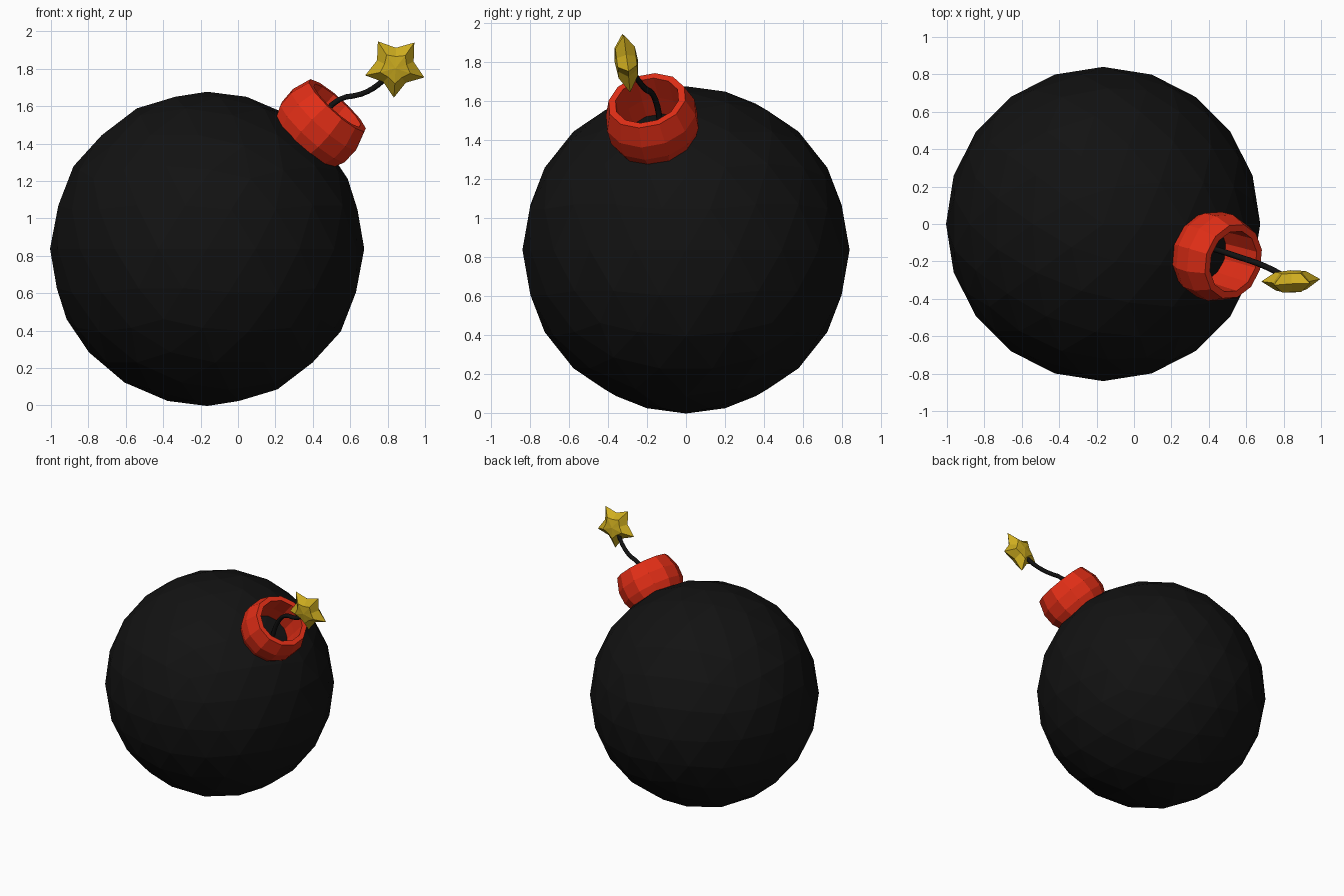
import bpy, bmesh
from math import sin, cos, pi, radians
from mathutils import Vector, Matrix

if "Cube" in bpy.data.objects:
    bpy.data.objects.remove(bpy.data.objects["Cube"])

CENTRE = Vector((-0.165, 0, 0.837))
AXIS = Vector((0.66, -0.19, 0.727)).normalized()


def material(name, rgb):
    m = bpy.data.materials.new(name)
    m.diffuse_color = (*rgb, 1)
    m.use_nodes = True
    m.node_tree.nodes["Principled BSDF"].inputs["Base Color"].default_value = m.diffuse_color
    return m


BLACK = material("black", (0.006, 0.006, 0.006))
RED = material("red", (0.75, 0.027, 0.008))
GOLD = material("gold", (0.62, 0.42, 0.014))


def add_object(name, bm, mat):
    bmesh.ops.recalc_face_normals(bm, faces=bm.faces[:])
    me = bpy.data.meshes.new(name)
    bm.to_mesh(me)
    bm.free()
    me.materials.append(mat)
    ob = bpy.data.objects.new(name, me)
    bpy.context.collection.objects.link(ob)
    return ob


def bridge(bm, a, b):
    n = len(a)
    for i in range(n):
        j = (i + 1) % n
        bm.faces.new((a[i], a[j], b[j], b[i]))


# Round body: faceted ball
bm = bmesh.new()
bmesh.ops.create_icosphere(bm, subdivisions=3, radius=0.84)
body = add_object("ball_body", bm, BLACK)
body.location = CENTRE

# Collar: open bulging ring, (radius, distance along axis) profile
profile = [(0.195, 0.76), (0.237, 0.86), (0.24, 0.95), (0.205, 1.055),
           (0.168, 1.055), (0.165, 0.92), (0.155, 0.76)]
SIDES = 12
bm = bmesh.new()
rings = [[bm.verts.new((r * cos(2 * pi * i / SIDES), r * sin(2 * pi * i / SIDES), d))
          for i in range(SIDES)] for r, d in profile]
for k in range(len(rings)):
    bridge(bm, rings[k], rings[(k + 1) % len(rings)])
bmesh.ops.triangulate(bm, faces=bm.faces[:])
collar = add_object("collar", bm, RED)
collar.matrix_world = Matrix.Translation(CENTRE) @ AXIS.to_track_quat('Z', 'Y').to_matrix().to_4x4()

# Fuse: bent cord
path = [(0.40, -0.13, 1.42), (0.45, -0.14, 1.54), (0.54, -0.17, 1.635),
        (0.66, -0.21, 1.665), (0.75, -0.25, 1.715), (0.82, -0.29, 1.79)]
cu = bpy.data.curves.new("fuse", 'CURVE')
cu.dimensions = '3D'
cu.bevel_depth = 0.016
cu.bevel_resolution = 1
cu.resolution_u = 3
cu.use_fill_caps = True
sp = cu.splines.new('BEZIER')
sp.bezier_points.add(len(path) - 1)
for p, co in zip(sp.bezier_points, path):
    p.co = co
    p.handle_left_type = p.handle_right_type = 'AUTO'
cu.materials.append(BLACK)
bpy.context.collection.objects.link(bpy.data.objects.new("fuse", cu))

# Spark: puffed five-pointed star, thin at the rim
bm = bmesh.new()


def star_ring(r_tip, r_notch, y):
    ring = []
    for i in range(10):
        a = radians(-92 + 36 * i)
        r = r_notch if i % 2 else r_tip
        ring.append(bm.verts.new((r * cos(a), y, r * sin(a))))
    return ring


edge = star_ring(0.166, 0.103, 0)
for s in (-1, 1):
    inner = star_ring(0.085, 0.062, s * 0.05)
    bridge(bm, edge, inner)
    tip = bm.verts.new((0, s * 0.06, 0))
    for i in range(10):
        bm.faces.new((inner[i], inner[(i + 1) % 10], tip))
star = add_object("spark_star", bm, GOLD)
star.location = (0.84, -0.307, 1.81)
star.rotation_euler = (radians(7), 0, radians(2))
